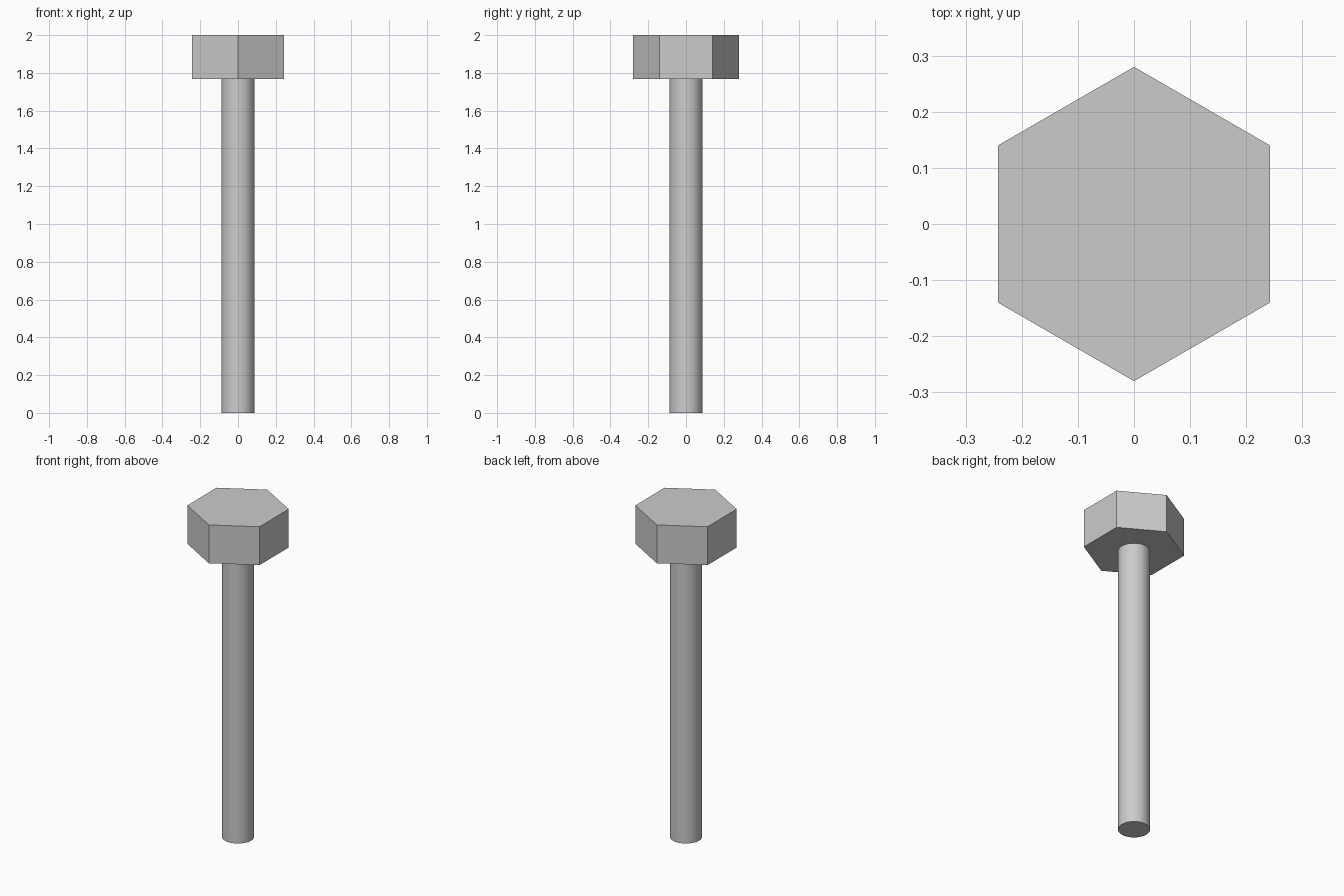
import bpy
import math

HEAD_RADIUS = 0.28
HEAD_BOTTOM = 1.767
TOTAL_HEIGHT = 2.0
SHAFT_RADIUS = 0.088
OVERLAP = 0.01

if "Cube" in bpy.data.objects:
    bpy.data.objects.remove(bpy.data.objects["Cube"], do_unlink=True)

# Plain grey metal
steel = bpy.data.materials.new("grey_steel")
steel.use_nodes = True
steel.diffuse_color = (0.6, 0.6, 0.6, 1)
steel.node_tree.nodes["Principled BSDF"].inputs["Base Color"].default_value = steel.diffuse_color


def prism(name, sides, radius, bottom, top):
    """Upright capped prism between two heights, with a corner on +y."""
    bpy.ops.mesh.primitive_cylinder_add(
        vertices=sides, radius=radius, depth=top - bottom,
        location=(0, 0, (bottom + top) / 2))
    part = bpy.context.object
    part.name = name
    part.data.materials.append(steel)
    return part


# Flat-sided hexagonal head
prism("hex_head", 6, HEAD_RADIUS, HEAD_BOTTOM, TOTAL_HEIGHT)

# Smooth round shaft, seated slightly into the head
prism("shaft", 64, SHAFT_RADIUS, 0, HEAD_BOTTOM + OVERLAP)
bpy.ops.object.shade_smooth_by_angle(angle=math.radians(30))
